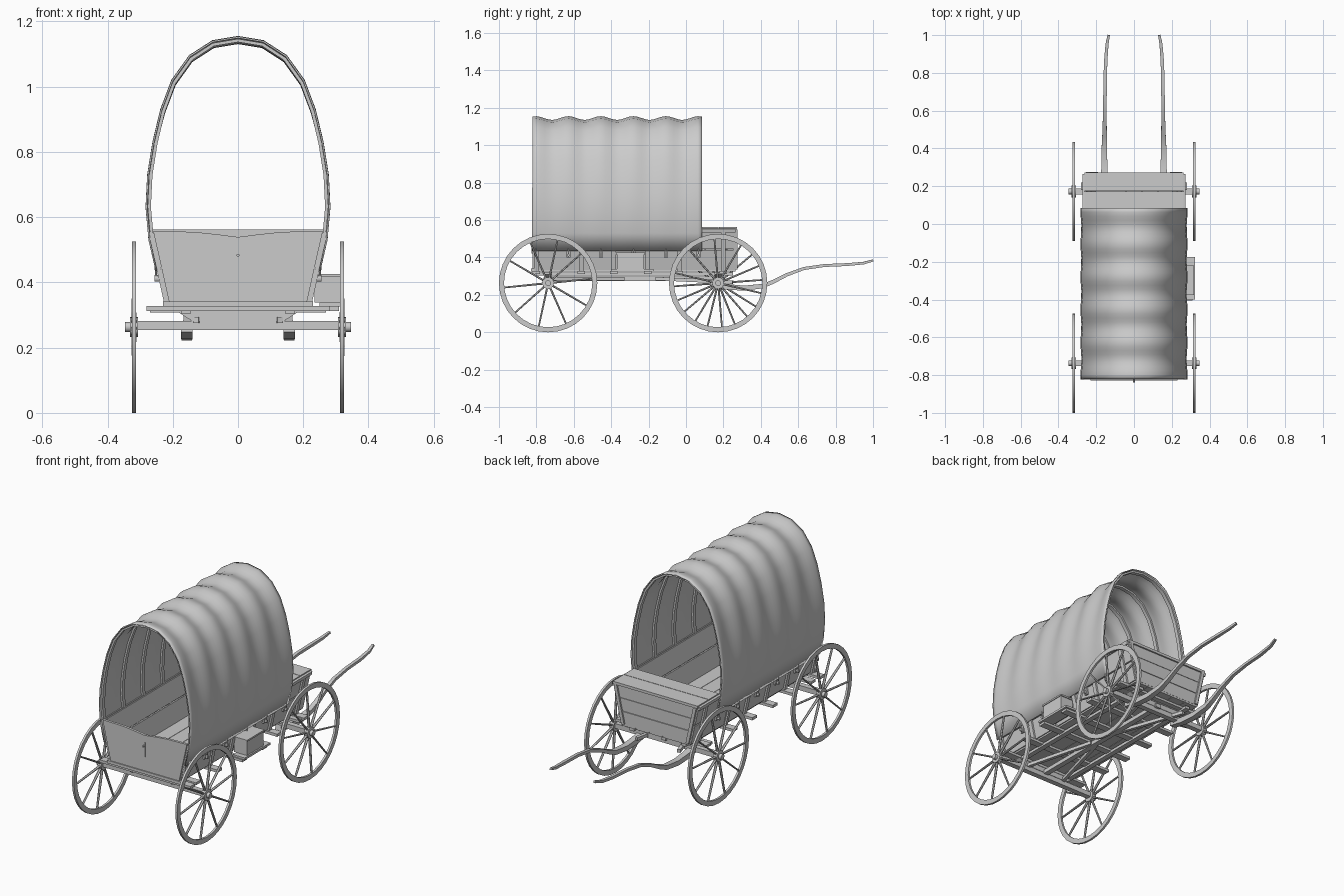
import bpy, bmesh, math
from mathutils import Vector as V

if "Cube" in bpy.data.objects:
    bpy.data.objects.remove(bpy.data.objects["Cube"])

AXLES = (-0.737, 0.172)
WHEEL_Z, WHEEL_R = 0.263, 0.263
BOWS = [-0.803 + 0.174 * i for i in range(6)]
LEAN = V((0.05, 0, 0.225)).normalized()          # outward lean of the body sides


def finish(name, bm, smooth=None):
    bmesh.ops.recalc_face_normals(bm, faces=bm.faces)
    me = bpy.data.meshes.new(name)
    bm.to_mesh(me)
    bm.free()
    ob = bpy.data.objects.new(name, me)
    bpy.context.collection.objects.link(ob)
    if smooth:
        bpy.ops.object.select_all(action='DESELECT')
        ob.select_set(True)
        bpy.context.view_layer.objects.active = ob
        bpy.ops.object.shade_smooth_by_angle(angle=math.radians(smooth))
    return ob


def tube(bm, pts, w, h, up=(0, 0, 1), n=4):
    """Sweep a rectangle (n=4) or ellipse along pts; w and h may be lists."""
    pts, up, rings = [V(p) for p in pts], V(up), []
    for i, p in enumerate(pts):
        t = (pts[min(i + 1, len(pts) - 1)] - pts[max(i - 1, 0)]).normalized()
        s = t.cross(up).normalized()
        u = s.cross(t)
        a, b = (w[i], h[i]) if isinstance(w, (list, tuple)) else (w, h)
        if n == 4:
            offs = [(-.5, -.5), (.5, -.5), (.5, .5), (-.5, .5)]
        else:
            offs = [(.5 * math.cos(2 * math.pi * k / n), .5 * math.sin(2 * math.pi * k / n)) for k in range(n)]
        rings.append([bm.verts.new(p + s * a * x + u * b * y) for x, y in offs])
    for r0, r1 in zip(rings, rings[1:]):
        for k in range(n):
            bm.faces.new((r0[k], r0[(k + 1) % n], r1[(k + 1) % n], r1[k]))
    bm.faces.new(rings[0])
    bm.faces.new(rings[-1])


def bar(name, pts, w, h, up=(0, 0, 1), n=4, smooth=None):
    bm = bmesh.new()
    tube(bm, pts, w, h, up, n)
    return finish(name, bm, smooth)


def box(name, x0, x1, y0, y1, z0, z1):
    xm, zm = (x0 + x1) / 2, (z0 + z1) / 2
    return bar(name, [(xm, y0, zm), (xm, y1, zm)], x1 - x0, z1 - z0)


def side_x(z):
    return 0.21 + 0.05 * (z - 0.335) / 0.225


def wheel(name, x, y, spin):
    bm = bmesh.new()
    N, rings = 32, []
    prof = [(WHEEL_R, -.006), (WHEEL_R, .006), (.236, .006), (.236, -.006)]
    for k in range(N):
        a = 2 * math.pi * k / N
        rings.append([bm.verts.new((x + d, y + r * math.cos(a), WHEEL_Z + r * math.sin(a))) for r, d in prof])
    for k in range(N):
        r0, r1 = rings[k], rings[(k + 1) % N]
        for j in range(4):
            bm.faces.new((r0[j], r0[(j + 1) % 4], r1[(j + 1) % 4], r1[j]))
    for k in range(10):
        a = spin + 2 * math.pi * k / 10
        d, c = V((0, math.cos(a), math.sin(a))), V((x, y, WHEEL_Z))
        tube(bm, [c + d * .02, c + d * .24], (.011, .009), (.017, .012), (1, 0, 0), 6)
    s = 1 if x > 0 else -1
    tube(bm, [(x - .012, y, WHEEL_Z), (x + .012, y, WHEEL_Z)], .062, .062, n=16)
    tube(bm, [(x, y, WHEEL_Z), (x + s * .028, y, WHEEL_Z)], .03, .03, n=12)
    finish(name, bm, 35)


# wheels and axles
for i, y in enumerate(AXLES):
    end = ("front", "back")[i]
    wheel(end + "_wheel_right", .319, y, .1 + .3 * i)
    wheel(end + "_wheel_left", -.319, y, .1 + .6 * i)
    box(end + "_axle", -.315, .315, y - .015, y + .015, .254, .281)
    # tapered bolster between axle and floor
    bar(end + "_bolster", [(0, y, .281), (0, y, .310)], (.28, .37), (.035, .035), (0, 1, 0))
    box(end + "_bolster_cap", -.27, .27, y - .02, y + .02, .308, .322)

# reach pole and splayed braces
box("reach_pole", -.015, .015, -.75, .2, .275, .297)
for s in (-1, 1):
    bar("front_hound", [(s * .13, -.76, .285), (s * .015, -.33, .287)], .018, .018)
    bar("back_hound", [(s * .13, .25, .268), (s * .015, -.16, .287)], .018, .018)
    box("floor_rail", s * .16 - .014, s * .16 + .014, -.80, .25, .303, .319)

# floor planks and cross beams
for i in range(5):
    x = -.21 + .084 * i
    box("floor_plank", x, x + .082, -.82, .265, .326, .338)
STAKES = (-.80, -.56, -.385, -.205, -.035, .20)
for y in STAKES:
    box("cross_beam", -.28, .28, y - .02, y + .02, .313, .328)

# body sides: leaning boards, stakes and top rail
for s in (-1, 1):
    up = (s * LEAN.x, 0, LEAN.z)
    for z, h in ((.3875, .108), (.4995, .108)):
        x = s * side_x(z)
        bar("side_board", [(x, -.815, z), (x, .265, z)], .012, h, up)
    x = s * side_x(.548)
    bar("side_rail", [(x + s * .008, -.815, .545), (x + s * .008, .265, .545)], .012, .02, up)
    for y in STAKES:
        bar("side_stake", [(s * (side_x(z) + .011), y, z) for z in (.328, .535)], .01, .024, (0, 1, 0))

# shaped front gate with dipped top edge
bm = bmesh.new()
outline = [(-.21, .335), (.21, .335), (.26, .558)]
outline += [(x, .558 - .019 * (1 - abs(x) / .2) ** 1.5 if abs(x) < .2 else .556)
            for x in (.2, .14, .1, .05, 0, -.05, -.1, -.14, -.2)] + [(-.26, .558)]
f = bm.faces.new([bm.verts.new((x, -.822, z)) for x, z in outline])
ext = bmesh.ops.extrude_face_region(bm, geom=[f])
bmesh.ops.translate(bm, verts=[v for v in ext['geom'] if isinstance(v, bmesh.types.BMVert)], vec=(0, .014, 0))
finish("front_gate", bm)
box("gate_sill", -.23, .23, -.828, -.81, .326, .342)
box("gate_latch", -.004, .004, -.826, -.82, .42, .50)
bar("gate_peg", [(0, -.82, .483), (0, -.838, .483)], .01, .01, n=8)

# back end boards and the seat on top
for z, h in ((.371, .07), (.444, .07), (.513, .064)):
    z0, z1 = z - h / 2, z + h / 2
    bar("back_board", [(0, .26, z0), (0, .26, z1)], (2 * side_x(z0), 2 * side_x(z1)), (.012, .012), (0, 1, 0))
for s in (-1, 1):
    bar("back_post", [(s * (side_x(z) - .012), .269, z) for z in (.338, .548)], .018, .012, (0, 1, 0))
box("seat_front_plank", -.262, .262, .085, .173, .547, .562)
box("seat_back_plank", -.262, .262, .176, .272, .547, .562)
bar("seat_riser", [(0, .095, .338), (0, .095, .547)], (.41, .51), (.012, .012), (0, 1, 0))

# canvas arch: half profile mirrored
half = [(.250, .435), (.272, .53), (.281, .63), (.276, .73), (.260, .83), (.236, .93),
        (.202, 1.02), (.148, 1.095), (.078, 1.14)]
arch = [(-x, z) for x, z in half] + [(0, 1.153)] + half[::-1]


def inset(x, z, d):
    v = V((x, z - .70))
    k = max(0, min(1, (z - .435) / .5))
    v *= 1 - d * k / .45
    return v.x, v.y + .70


bm = bmesh.new()
rows = []
for i in range(43):
    y = -.82 + .905 * i / 42
    sag = .010 * (1 - math.cos(2 * math.pi * (y - BOWS[0]) / .174))
    rows.append([bm.verts.new((q[0], y - .006 * max(0, 1 - i / 3) * (1.1 - p[1]), q[1]))
                 for p in arch for q in [inset(*p, sag)]])
for r0, r1 in zip(rows, rows[1:]):
    for k in range(len(arch) - 1):
        bm.faces.new((r0[k], r0[k + 1], r1[k + 1], r1[k]))
cover = finish("canvas_cover", bm, 50)
mod = cover.modifiers.new("thickness", 'SOLIDIFY')
mod.thickness, mod.offset = .005, 0

# bows under the canvas and tie pegs
for y in BOWS:
    pts = [(-.236, y, .40)] + [(x * .968, y, .70 + (z - .70) * .975) for x, z in arch] + [(.236, y, .40)]
    bar("cover_bow", pts, .010, .022, (0, 1, 0), smooth=40)
    for s in (-1, 1):
        bar("tie_peg", [(s * .235, y, .412), (s * .256, y, .412)], .012, .02, n=8)
        bar("tie_rope", [(s * .253, y, .45), (s * .25, y, .405)], .006, .006, (0, 1, 0), n=6)

# tool box on the right side
box("tool_box", .235, .314, -.37, -.225, .338, .42)
box("tool_box_lid", .232, .318, -.375, -.22, .417, .426)
box("tool_box_shelf", .25, .322, -.40, -.175, .326, .338)
for y in (-.385, -.205):
    box("shelf_bracket", .15, .31, y - .02, y + .02, .313, .327)

# curved draught shafts
path = [(.157, .13, .262), (.157, .22, .243), (.157, .31, .236), (.157, .41, .247), (.156, .47, .272),
        (.155, .54, .308), (.154, .63, .341), (.153, .74, .357), (.150, .86, .362), (.143, .95, .370), (.134, 1.0, .384)]
size = [.035, .035, .032, .028, .024, .021, .019, .018, .018, .016, .013]
for s in (-1, 1):
    bar("shaft_right" if s > 0 else "shaft_left", [(s * x, y, z) for x, y, z in path], size,
        [v * .85 for v in size], smooth=40)
